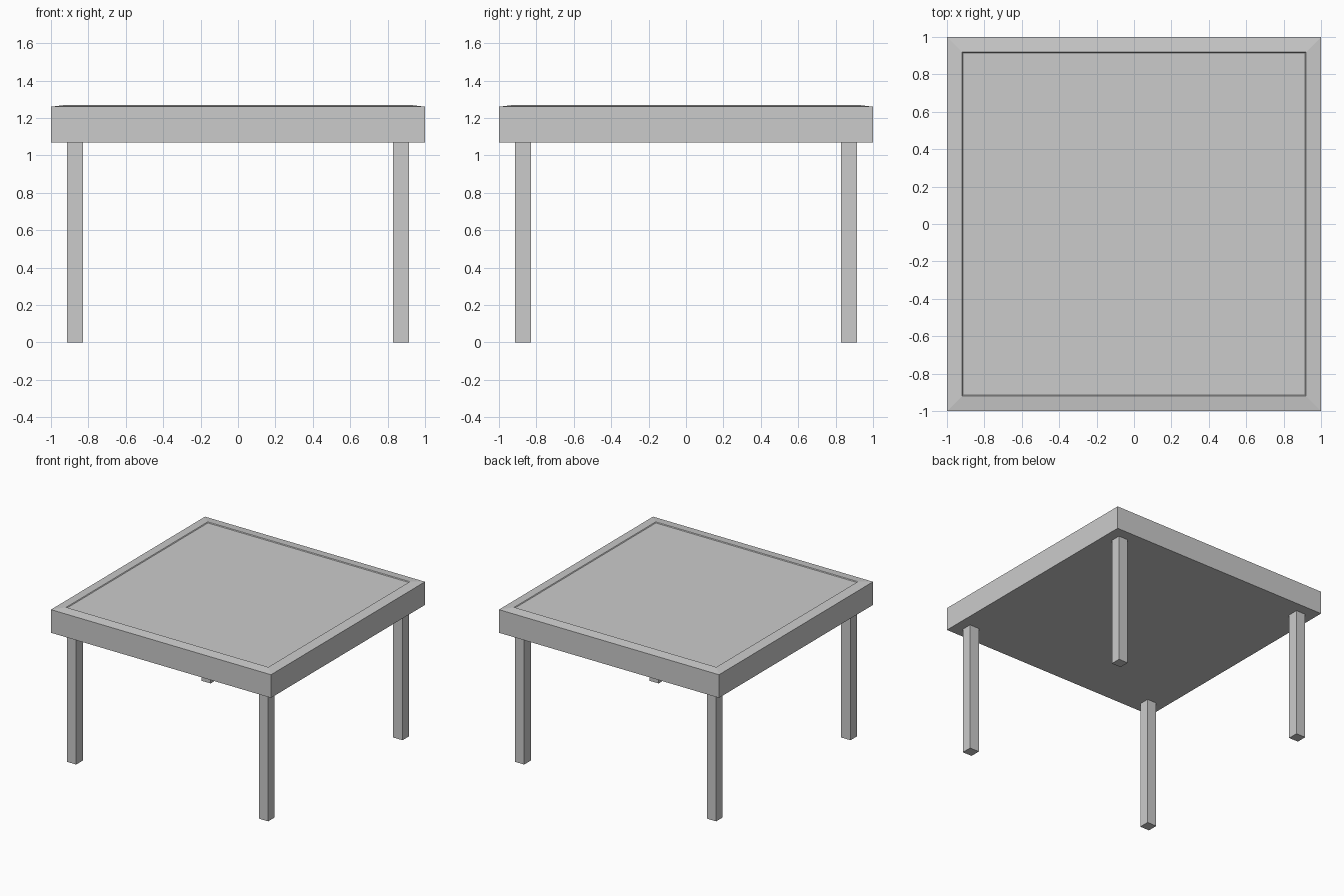
import bpy, bmesh

if "Cube" in bpy.data.objects:
    bpy.data.objects.remove(bpy.data.objects["Cube"])


def box(bm, lo, hi):
    verts = bmesh.ops.create_cube(bm, size=1)["verts"]
    for v in verts:
        for i in range(3):
            v.co[i] = hi[i] if v.co[i] > 0 else lo[i]


def finish(bm, name):
    mesh = bpy.data.meshes.new(name)
    bm.normal_update()
    bm.to_mesh(mesh)
    bm.free()
    obj = bpy.data.objects.new(name, mesh)
    bpy.context.collection.objects.link(obj)
    return obj


# Tabletop: slab with a gently sloped border and a shallow sunken panel
bm = bmesh.new()
box(bm, (-1, -1, 1.07), (1, 1, 1.26))
bm.normal_update()
top = max(bm.faces, key=lambda f: f.calc_center_median().z)
for width, z in ((0.115, 1.27), (0.007, 1.264)):
    bmesh.ops.inset_region(bm, faces=[top], thickness=width)
    for v in top.verts:
        v.co.z = z
    bm.normal_update()
finish(bm, "tabletop")

# Four square legs, mirrored from one corner
bm = bmesh.new()
box(bm, (0.83, -0.915, 0), (0.915, -0.83, 1.07))
legs = finish(bm, "legs")
mirror = legs.modifiers.new("mirror", "MIRROR")
mirror.use_axis = (True, True, False)
mirror.use_clip = False
mirror.use_mirror_merge = False
